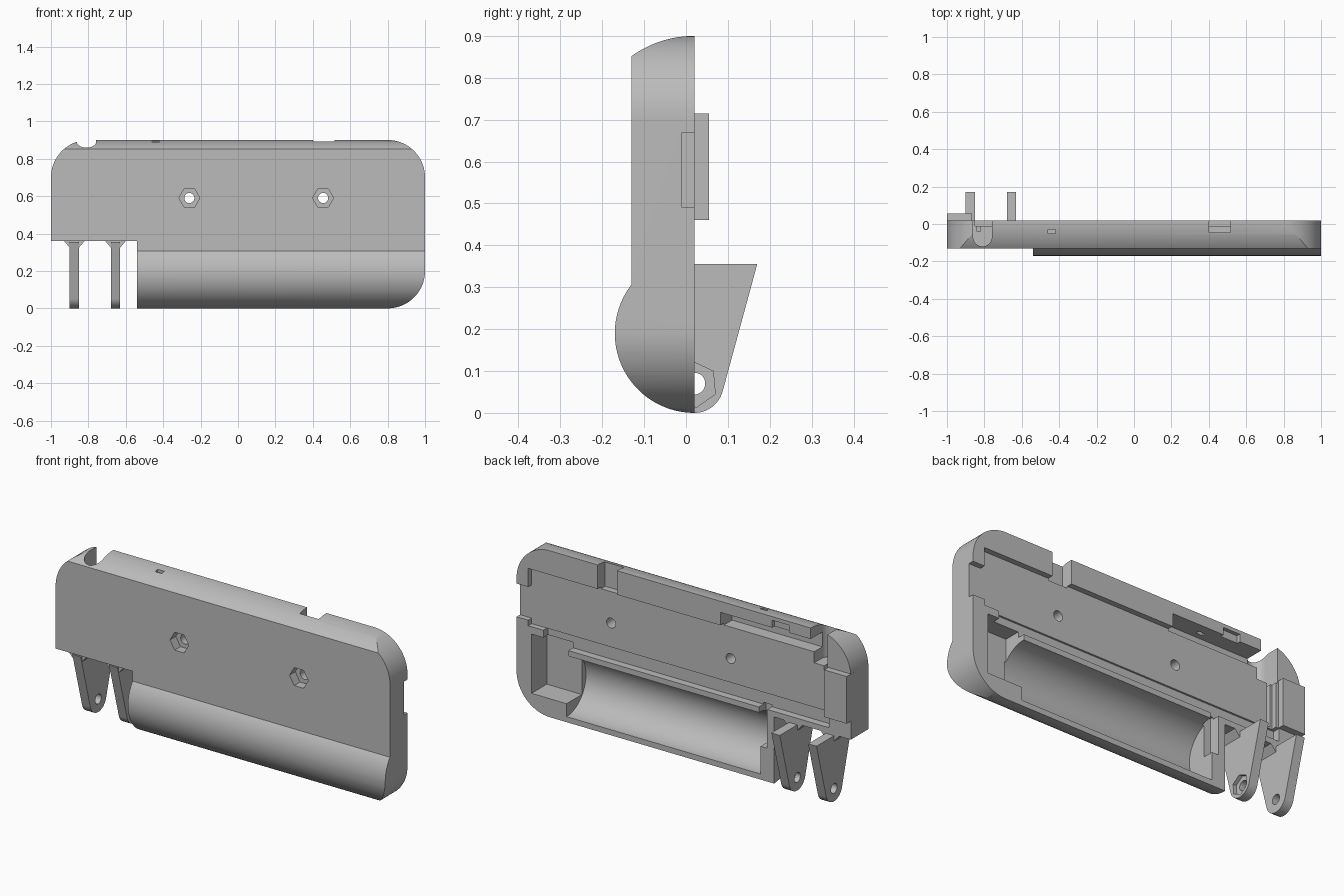
import bpy, bmesh
from math import sin, cos, pi, sqrt, radians

cube = bpy.data.objects.get("Cube")
if cube:
    bpy.data.objects.remove(cube)

grey = bpy.data.materials.new("plain grey")
grey.use_nodes = True
GREY = (0.5, 0.5, 0.5, 1)
grey.diffuse_color = GREY
grey.node_tree.nodes["Principled BSDF"].inputs["Base Color"].default_value = GREY


def arc(cx, cy, r, a0, a1, n=24):
    """Points on an arc, angles in degrees."""
    angles = [radians(a0 + (a1 - a0) * i / n) for i in range(n + 1)]
    return [(cx + r * cos(a), cy + r * sin(a)) for a in angles]


def ring(cx, cy, r, n=32):
    return arc(cx, cy, r, 0, 360 * (n - 1) / n, n - 1)


def prism(name, pts, axis, lo, hi):
    """Extrude a closed outline along one axis."""
    place = {"x": lambda p, t: (t, p[0], p[1]),
             "y": lambda p, t: (p[0], t, p[1]),
             "z": lambda p, t: (p[0], p[1], t)}[axis]
    bm = bmesh.new()
    a = [bm.verts.new(place(p, lo)) for p in pts]
    b = [bm.verts.new(place(p, hi)) for p in pts]
    bm.faces.new(a)
    bm.faces.new(b[::-1])
    for i in range(len(pts)):
        j = (i + 1) % len(pts)
        bm.faces.new((a[i], b[i], b[j], a[j]))
    bmesh.ops.recalc_face_normals(bm, faces=bm.faces)
    mesh = bpy.data.meshes.new(name)
    bm.to_mesh(mesh)
    bm.free()
    mesh.materials.append(grey)
    ob = bpy.data.objects.new(name, mesh)
    bpy.context.collection.objects.link(ob)
    return ob


def box(name, x0, x1, y0, y1, z0, z1):
    return prism(name, [(x0, z0), (x1, z0), (x1, z1), (x0, z1)], "y", y0, y1)


def combine(ob, tool, operation="DIFFERENCE"):
    """Apply a boolean and discard the tool."""
    mod = ob.modifiers.new("boolean", "BOOLEAN")
    mod.operation, mod.solver, mod.object = operation, "EXACT", tool
    bpy.context.view_layer.objects.active = ob
    bpy.ops.object.modifier_apply(modifier=mod.name)
    bpy.data.objects.remove(tool)


def finish(ob):
    bpy.ops.object.select_all(action="DESELECT")
    ob.select_set(True)
    bpy.context.view_layer.objects.active = ob
    bpy.ops.object.shade_smooth_by_angle(angle=radians(25))


BACK, FRONT, TOP = 0.02, -0.13, 0.9
BARREL, STEP = 0.19, 0.36
FLOOR = -0.01

# Shell: front outline crossed with the side profile
outline = (arc(0.8, 0.2, 0.2, -90, 0) + arc(0.8, 0.7, 0.2, 0, 90)
           + arc(-0.8, 0.7, 0.2, 90, 180)
           + [(-1, STEP), (-0.54, STEP), (-0.54, 0)])
shell = prism("case_shell", outline, "y", -0.3, BACK)
roof_r = 0.258
bulge = 180 - 38
profile = (arc(BACK, TOP - roof_r, roof_r, 90, 125.5)
           + arc(BACK, BARREL, BARREL, bulge, 270, 40) + [(0.1, 0), (0.1, TOP)])
combine(shell, prism("side_profile", profile, "x", -1.1, 1.1), "INTERSECT")

# Rear recesses, each as x0, x1, y0, z0, z1, open to the back
pockets = [
    (-0.85, 0.93, FLOOR, 0.46, 0.77),       # board seat
    (0.9, 1.1, FLOOR, 0.49, 0.67),          # end notch
    (-0.87, 0.84, FLOOR - 0.01, 0.39, 0.46),  # lower ledge
    (-0.84, -0.82, -0.04, 0.47, 0.75),      # end groove
    (0.69, 0.91, -0.11, 0.1, 0.42),         # spring pocket
    (-0.5, -0.45, -0.04, 0.18, 0.4),        # contact pocket
    (-0.85, -0.22, -0.08, 0.76, 0.84),      # cable channel
    (0.4, 0.515, -0.045, 0.76, 1.0),        # switch slot
    (-0.63, -0.53, 0.0, 0.8, 0.88),         # latch recess
]
for x0, x1, y0, z0, z1 in pockets:
    combine(shell, box("pocket", x0, x1, y0, 0.1, z0, z1))

# Battery trough
combine(shell, prism("trough", ring(BACK, 0.195, 0.165, 64), "x", -0.46, 0.7))

# Cable exit and indicator slot in the roof
exit_pts = arc(-0.81, -0.07, 0.05, 180, 360) + [(-0.76, 0.1), (-0.86, 0.1)]
combine(shell, prism("cable_exit", exit_pts, "z", 0.7, 1.0))
combine(shell, box("indicator_slot", -0.46, -0.42, -0.05, -0.03, 0.8, 1.0))

# Screw holes with hexagonal nut recesses
for x in (-0.26, 0.455):
    combine(shell, prism("nut", ring(x, 0.59, 0.056, 6), "y", -0.2, -0.08))
    combine(shell, prism("screw", ring(x, 0.59, 0.027), "y", -0.2, 0.1))
finish(shell)

# Locating tab on the back
tab = box("locating_tab", -1, -0.865, BACK - 0.03, 0.055, 0.46, 0.715)
finish(tab)

# Hinge lugs with flared roots
lug_pts = [(0.17, 0.355), (FRONT, 0.355)] + arc(BACK, 0.07, 0.07, 195, 345)
for side, x in (("outer", -0.875), ("inner", -0.655)):
    lug = prism(side + "_hinge_lug", lug_pts, "x", x - 0.025, x + 0.025)
    combine(lug, prism("pin", ring(BACK, 0.07, 0.026), "x", x - 0.1, x + 0.1))
    if side == "inner":
        hexagon = arc(BACK, 0.068, 0.055, 95, 395, 5)
        combine(lug, prism("nut", hexagon, "x", x + 0.005, x + 0.1))
    finish(lug)
    root = [(x - 0.055, STEP), (x - 0.025, 0.325), (x + 0.025, 0.325), (x + 0.055, STEP)]
    finish(prism(side + "_lug_root", root, "y", FRONT + 0.01, BACK))
